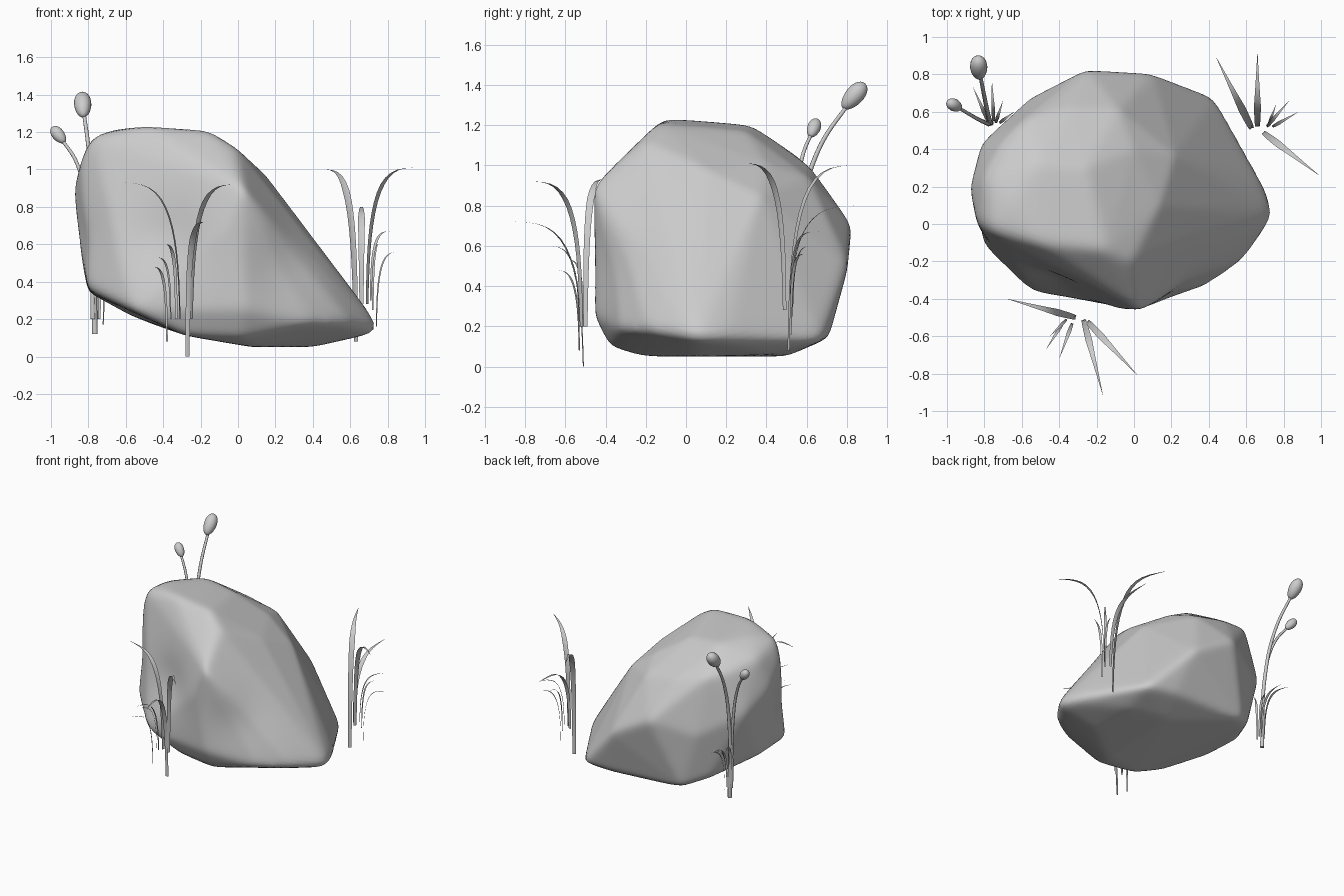
import bpy, bmesh, math
from mathutils import Vector
from mathutils.bvhtree import BVHTree

if "Cube" in bpy.data.objects:
    bpy.data.objects.remove(bpy.data.objects["Cube"])


def make_object(name, bm):
    mesh = bpy.data.meshes.new(name)
    bm.to_mesh(mesh)
    bm.free()
    for p in mesh.polygons:
        p.use_smooth = True
    ob = bpy.data.objects.new(name, mesh)
    bpy.context.collection.objects.link(ob)
    return ob


# Boulder: hull of a few corner points, wrapped by a fine sphere and softened
corners = [
    (-.78, -.04, 1.18), (-.50, -.11, 1.235), (-.15, -.14, 1.21), (-.01, -.20, 1.12),
    (-.52, .33, 1.20), (-.66, .12, 1.215), (-.25, .30, 1.17), (.14, .10, .98),
    (-.80, .25, 1.13), (-.70, .44, 1.07), (-.58, .56, 1.04),
    (-.35, .62, .99), (-.08, .61, .94), (.00, .40, 1.01), (.22, .37, .85),
    (.03, -.46, .90), (-.07, -.46, .68), (-.84, .00, 1.05), (-.88, .20, .90), (-.82, .43, .75),
    (-.25, .83, .70), (.10, .81, .50), (.44, .68, .13), (.20, .71, .14),
    (-.56, .67, .60), (-.45, .69, .17), (-.60, .57, .23), (.78, .05, .135), (.72, .20, .14),
    (.62, -.17, .17), (.40, -.33, .18), (.04, -.46, .25), (.02, -.38, .10),
    (-.56, -.36, .24), (-.80, -.12, .35), (-.80, .22, .34), (-.28, -.34, .11),
    (.40, .05, .05), (.42, .42, .06), (.10, .50, .05), (.07, -.22, .05),
    (-.86, .10, .60), (.45, .10, .52),
]
hull = bmesh.new()
for c in corners:
    hull.verts.new(c)
bmesh.ops.convex_hull(hull, input=hull.verts)
tree = BVHTree.FromBMesh(hull)
hull.free()

# Shallow dents: centre, radius, depth vector
dents = [
    ((-.40, -.36, .62), .22, (.01, .05, 0)),
    ((.28, -.38, .50), .24, (-.02, .03, 0)),
    ((-.86, .0, .62), .15, (.02, 0, 0)),
]
centre = Vector((-.1, .17, .55))
rock = bmesh.new()
bmesh.ops.create_icosphere(rock, subdivisions=6, radius=1)
for v in rock.verts:
    hit = tree.ray_cast(centre + v.co.normalized() * 3, -v.co.normalized())[0]
    v.co = hit if hit else centre
    for c, r, d in dents:
        v.co += Vector(d) * math.exp(-((v.co - Vector(c)).length / r) ** 2)
boulder = make_object("boulder", rock)
soft = boulder.modifiers.new("soften", 'SMOOTH')
soft.factor, soft.iterations = .5, 9


# Grass blade: folded ribbon that rises and then arcs over to its tip
def blade(bm, base, tip, width, n=16):
    b, t = Vector(base), Vector(tip)
    flat = Vector((t.x - b.x, t.y - b.y, 0))
    out = flat.normalized()
    side = Vector((-out.y, out.x, 0))
    rows = []
    for i in range(n + 1):
        s = i / n
        p = b + flat * (.92 * s ** 3 + .08 * s)
        p.z += (t.z - b.z) * (1 - (1 - s ** 3) ** 4) ** (1 / 3)
        w = width / 2 * (.6 + .7 * s) * min(1, (1 - s) * 2.6 + .02)
        rows.append([bm.verts.new(p - side * w), bm.verts.new(p + out * w * .2),
                     bm.verts.new(p + side * w)])
    for a, c in zip(rows, rows[1:]):
        for k in range(2):
            bm.faces.new((a[k], a[k + 1], c[k + 1], c[k]))


tufts = {
    "front_grass": [
        ((-.31, -.50, .20), (-.68, -.40, .93), .036),
        ((-.27, -.51, .00), (-.165, -.92, .72), .034),
        ((-.25, -.52, .20), (.02, -.81, .92), .036),
        ((-.38, -.53, .08), (-.47, -.67, .48), .018),
        ((-.33, -.53, .20), (-.40, -.72, .60), .02),
        ((-.36, -.51, .20), (-.45, -.60, .53), .016),
    ],
    "back_right_grass": [
        ((.63, .51, .08), (.44, .89, 1.00), .04),
        ((.66, .52, .28), (.66, .92, .80), .036),
        ((.69, .49, .28), (.99, .26, 1.01), .036),
        ((.71, .52, .30), (.83, .66, .67), .02),
        ((.74, .52, .16), (.88, .60, .56), .018),
        ((.72, .53, .25), (.76, .64, .60), .016),
    ],
    "back_left_grass": [
        ((-.78, .55, .23), (-.86, .73, .58), .022),
        ((-.75, .55, .20), (-.76, .77, .55), .02),
        ((-.72, .54, .17), (-.64, .60, .47), .018),
        ((-.74, .54, .20), (-.70, .66, .50), .018),
    ],
}
for name, blades in tufts.items():
    bm = bmesh.new()
    for args in blades:
        blade(bm, *args)
    make_object(name, bm)


# Reeds: curved tapering stem with an egg-shaped seed head
def reed(name, pts, r, axis, head_r, head_len):
    cu = bpy.data.curves.new(name + "_stem", 'CURVE')
    cu.dimensions = '3D'
    cu.bevel_depth, cu.bevel_resolution, cu.use_fill_caps = r, 2, True
    sp = cu.splines.new('BEZIER')
    sp.bezier_points.add(len(pts) - 1)
    for i, (bp, p) in enumerate(zip(sp.bezier_points, pts)):
        bp.co = p
        bp.handle_left_type = bp.handle_right_type = 'AUTO'
        bp.radius = 1.1 - .4 * i / (len(pts) - 1)
    bpy.context.collection.objects.link(bpy.data.objects.new(name + "_stem", cu))
    bm = bmesh.new()
    bmesh.ops.create_uvsphere(bm, u_segments=20, v_segments=14, radius=1)
    for v in bm.verts:
        k = head_r * (1 + .12 * v.co.z)
        v.co = Vector((v.co.x * k, v.co.y * k, v.co.z * head_len))
    head = make_object(name + "_head", bm)
    head.location = pts[-1]
    head.rotation_euler = Vector(axis).to_track_quat('Z', 'Y').to_euler()


reed("tall_reed", [(-.765, .54, .12), (-.775, .56, .70), (-.795, .655, 1.07), (-.83, .835, 1.345)],
     .014, (-.04, .6, .68), .046, .083)
reed("short_reed", [(-.775, .535, .20), (-.79, .54, .70), (-.86, .575, 1.03), (-.96, .635, 1.185)],
     .012, (-.5, .25, .62), .033, .056)
